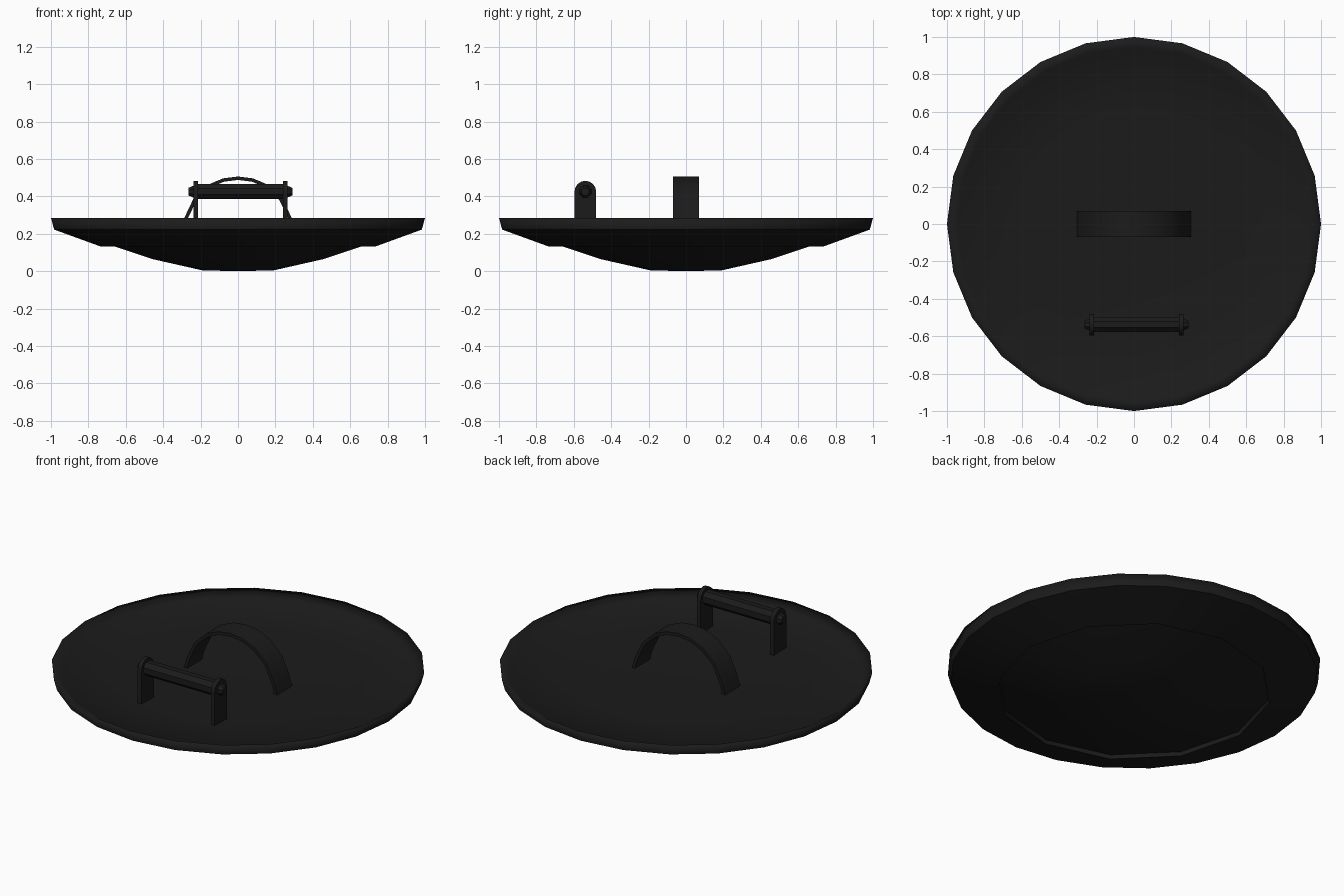
import bpy, bmesh, math
from mathutils import Matrix

old = bpy.data.objects.get("Cube")
if old:
    bpy.data.objects.remove(old)

black = bpy.data.materials.new("matt_black")
black.use_nodes = True
colour = (0.011, 0.011, 0.011, 1)
black.diffuse_color = colour
black.node_tree.nodes["Principled BSDF"].inputs["Base Color"].default_value = colour

FLOOR = 0.222


def finish(bm, name, angle):
    """Turn a bmesh into a named object with the shared material."""
    mesh = bpy.data.meshes.new(name)
    bm.to_mesh(mesh)
    bm.free()
    mesh.materials.append(black)
    obj = bpy.data.objects.new(name, mesh)
    bpy.context.collection.objects.link(obj)
    bpy.ops.object.select_all(action='DESELECT')
    obj.select_set(True)
    bpy.context.view_layer.objects.active = obj
    bpy.ops.object.shade_smooth_by_angle(angle=math.radians(angle))


def ring(bm, radius, z, sides):
    """Add a closed loop of vertices and edges."""
    verts = [bm.verts.new((radius * math.cos(i * math.tau / sides),
                           radius * math.sin(i * math.tau / sides), z))
             for i in range(sides)]
    edges = [bm.edges.new((verts[i - 1], verts[i])) for i in range(sides)]
    return verts, edges


def stack(bm, start, profile, sides):
    """Bridge a run of (radius, height) rings and return the last."""
    for r, z in profile:
        cur = ring(bm, r, z, sides)
        bmesh.ops.bridge_loops(bm, edges=start[1] + cur[1])
        start = cur
    return start


def prism(name, points, depth, place):
    """Extrude a flat outline, centred, then move it into place."""
    bm = bmesh.new()
    face = bm.faces.new([bm.verts.new((a, b, -depth / 2)) for a, b in points])
    new = bmesh.ops.extrude_face_region(bm, geom=[face])["geom"]
    bmesh.ops.translate(bm, vec=(0, 0, depth),
                        verts=[v for v in new if isinstance(v, bmesh.types.BMVert)])
    bmesh.ops.transform(bm, matrix=place, verts=bm.verts)
    bmesh.ops.recalc_face_normals(bm, faces=bm.faces)
    finish(bm, name, 35)


# Dished inside and flared rim, softly shaded over the lip
bm = bmesh.new()
last = stack(bm, ring(bm, 0.983, 0.222, 24),
             [(1.0, 0.285), (0.945, 0.25), (0.62, 0.232), (0.3, 0.224)], 24)
bm.faces.new(last[0])
for f in bm.faces:
    f.normal_update()
    c = f.calc_center_median()
    wall = abs(f.normal.z) < 0.4
    if (wall and f.normal.dot(c) < 0) or (not wall and f.normal.z < 0):
        f.normal_flip()
finish(bm, "plate_and_rim", 150)

# Underside: shallow cone, small recess step, then a low dome
bm = bmesh.new()
edge = stack(bm, ring(bm, 0.983, 0.222, 24), [(0.735, 0.132)], 12)
last = stack(bm, edge, [(0.73, 0.155), (0.46, 0.065), (0.19, 0.004)], 12)
tip = bm.verts.new((0, 0, 0))
for i in range(12):
    bm.faces.new((last[0][i], last[0][i - 1], tip))
for f in bm.faces:
    f.normal_update()
    c = f.calc_center_median()
    step = abs(f.normal.z) < 0.4
    c.z = 0
    if (step and f.normal.dot(c) > 0) or (not step and f.normal.z > 0):
        f.normal_flip()
finish(bm, "underside", 30)

# Arched arm strap: outer curve and a slightly smaller inner curve
half = [(0.305, FLOOR), (0.287, 0.285), (0.237, 0.39),
        (0.16, 0.462), (0.08, 0.496)]
outer = half + [(0, 0.506)] + [(-x, z) for x, z in reversed(half)]
inner = [(x * 0.935, FLOOR + (z - FLOOR) * 0.935) for x, z in reversed(outer)]
upright = Matrix.Rotation(math.pi / 2, 4, 'X')
prism("arm_strap", outer + inner, 0.14, upright)

# Hand grip: two round-topped brackets, a bar and two end knobs
GRIP_Y, GRIP_Z, HALF = -0.538, 0.425, 0.058
sideways = Matrix.Rotation(math.pi / 2, 4, 'Z') @ upright
tab = [(-HALF, FLOOR - GRIP_Z), (HALF, FLOOR - GRIP_Z)]
tab += [(HALF * math.cos(i * math.pi / 8), HALF * math.sin(i * math.pi / 8))
        for i in range(9)]
for name, x in (("right_bracket", -0.226), ("left_bracket", 0.252)):
    prism(name, tab, 0.024, Matrix.Translation((x, GRIP_Y, GRIP_Z)) @ sideways)


def rod(name, x0, x1, r0, r1):
    bm = bmesh.new()
    place = Matrix.Translation(((x0 + x1) / 2, GRIP_Y, GRIP_Z)) @ Matrix.Rotation(math.pi / 2, 4, 'Y')
    bmesh.ops.create_cone(bm, cap_ends=True, segments=8, radius1=r0,
                          radius2=r1, depth=x1 - x0,
                          matrix=place @ Matrix.Rotation(math.pi / 8, 4, 'Z'))
    finish(bm, name, 35)


rod("grip_bar", -0.226, 0.252, 0.043, 0.043)
rod("right_knob", -0.265, -0.23, 0.022, 0.038)
rod("left_knob", 0.256, 0.291, 0.038, 0.022)
